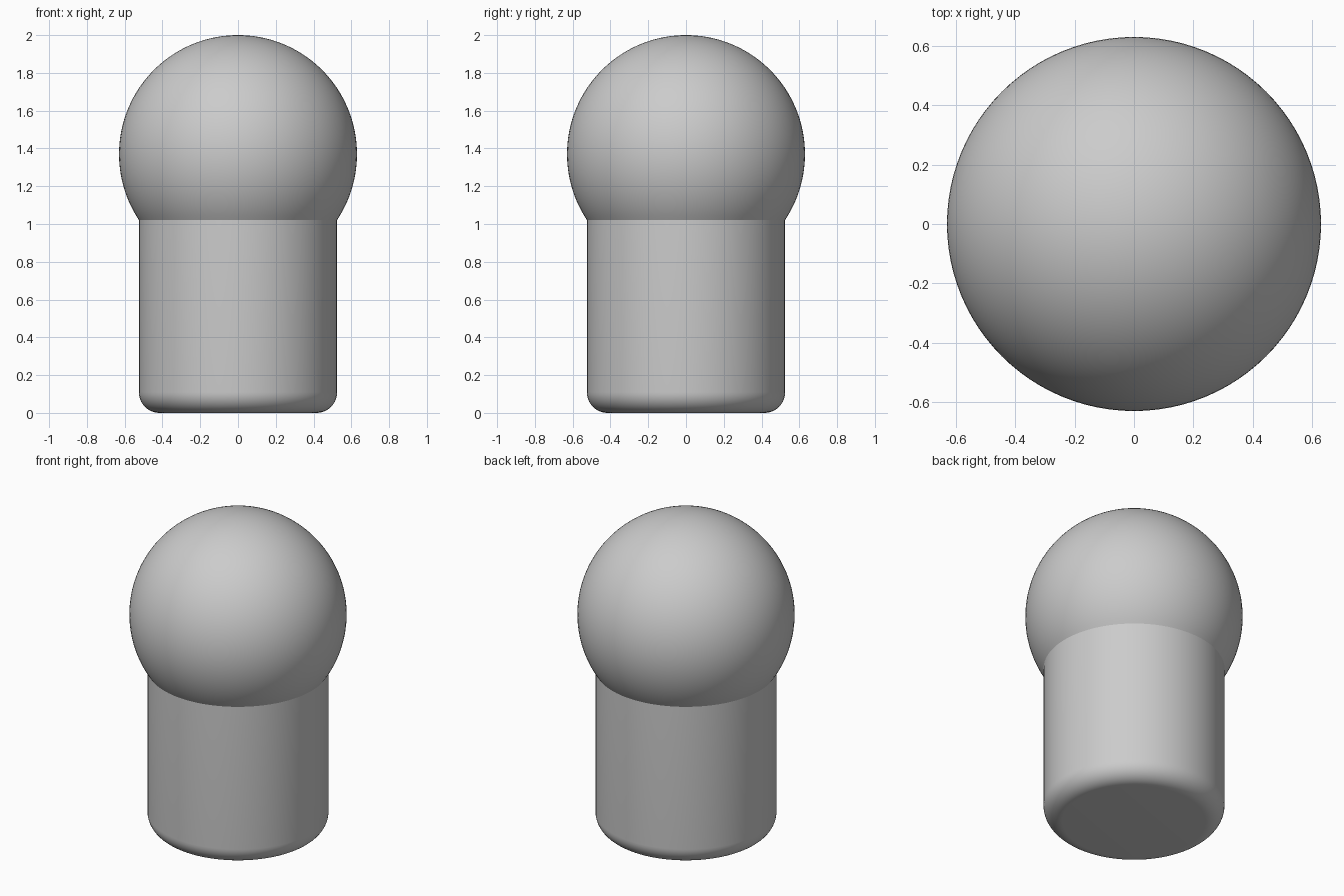
import bpy, bmesh, math

if "Cube" in bpy.data.objects:
    bpy.data.objects.remove(bpy.data.objects["Cube"])

SEGMENTS = 96
BALL_R, BALL_Z = 0.63, 1.37
POST_R, FILLET = 0.525, 0.11

grey = bpy.data.materials.new("light grey")
grey.diffuse_color = (0.6, 0.6, 0.6, 1)
grey.use_nodes = True
grey.node_tree.nodes["Principled BSDF"].inputs["Base Color"].default_value = grey.diffuse_color


def lathe(name, profile):
    """Revolve an (r, z) profile around the z axis into a closed solid."""
    bm = bmesh.new()
    verts = [bm.verts.new((r, 0, z)) for r, z in profile]
    edges = [bm.edges.new(pair) for pair in zip(verts, verts[1:])]
    bmesh.ops.spin(bm, geom=verts + edges, cent=(0, 0, 0), axis=(0, 0, 1),
                   angle=2 * math.tau / 2, steps=SEGMENTS, use_merge=True)
    bmesh.ops.remove_doubles(bm, verts=bm.verts, dist=1e-5)
    bmesh.ops.recalc_face_normals(bm, faces=bm.faces)
    mesh = bpy.data.meshes.new(name)
    bm.to_mesh(mesh)
    bm.free()
    obj = bpy.data.objects.new(name, mesh)
    bpy.context.collection.objects.link(obj)
    mesh.materials.append(grey)
    bpy.context.view_layer.objects.active = obj
    obj.select_set(True)
    bpy.ops.object.shade_smooth_by_angle(angle=math.radians(25))
    obj.select_set(False)
    return obj


# Flat base with a rounded lower edge
profile = [(0, 0)]
for i in range(13):
    a = math.pi / 2 * i / 12
    profile.append((POST_R - FILLET + FILLET * math.sin(a),
                    FILLET - FILLET * math.cos(a)))

# Straight post up to the seam, then the ball from the seam to its top
start = -math.acos(POST_R / BALL_R)
for i in range(49):
    a = start + (math.pi / 2 - start) * i / 48
    r = 0 if i == 48 else BALL_R * math.cos(a)
    profile.append((r, BALL_Z + BALL_R * math.sin(a)))

lathe("ball_topped_post", profile)
